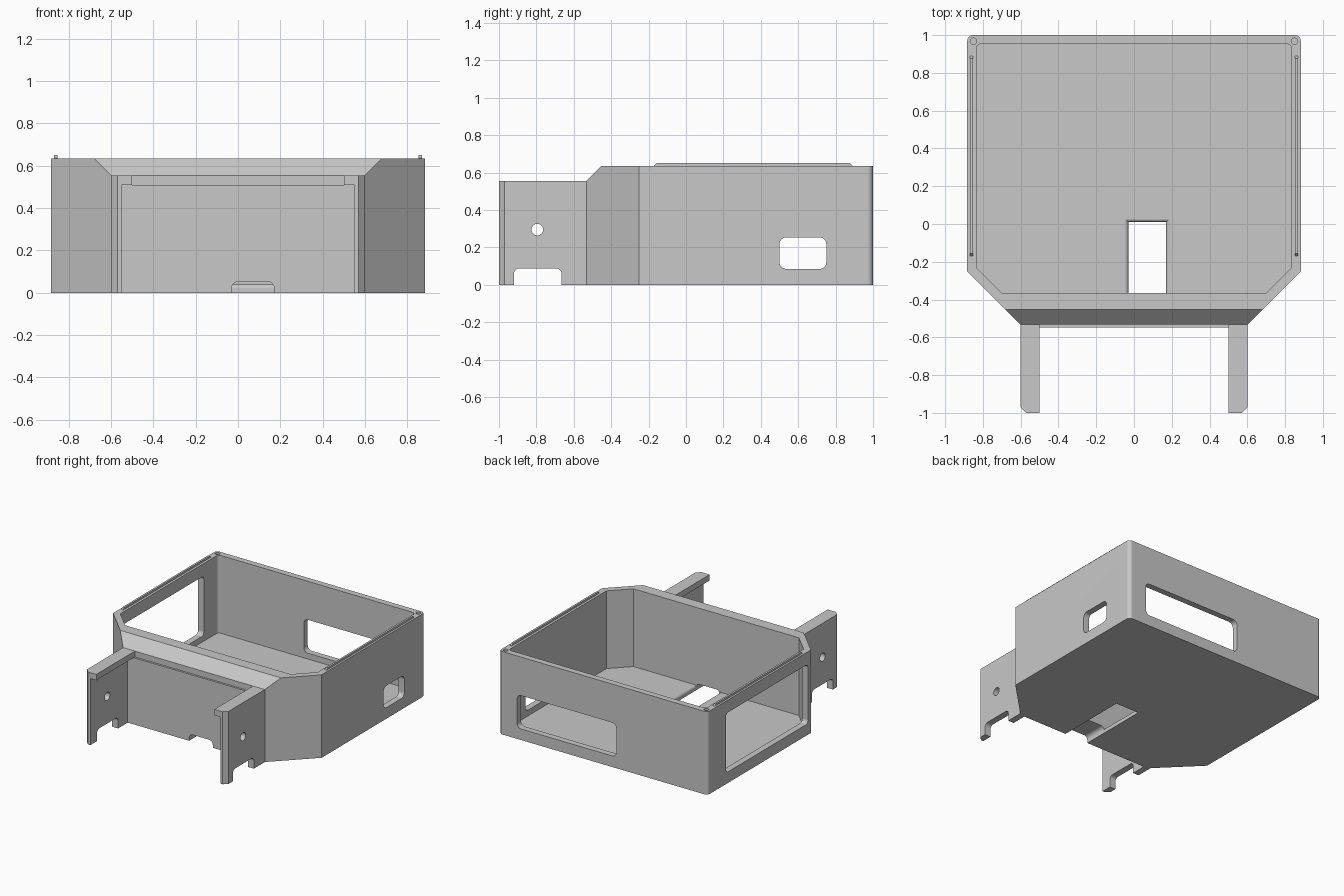
import bpy, bmesh, math
from mathutils import Vector

cube = bpy.data.objects.get("Cube")
if cube:
    bpy.data.objects.remove(cube, do_unlink=True)

grey = bpy.data.materials.new("plain_grey")
grey.use_nodes = True
colour = (0.58, 0.58, 0.58, 1)
grey.diffuse_color = colour
grey.node_tree.nodes["Principled BSDF"].inputs["Base Color"].default_value = colour


def make_object(name, bm):
    bmesh.ops.recalc_face_normals(bm, faces=bm.faces)
    mesh = bpy.data.meshes.new(name)
    bm.to_mesh(mesh)
    bm.free()
    mesh.materials.append(grey)
    obj = bpy.data.objects.new(name, mesh)
    bpy.context.collection.objects.link(obj)
    return obj


def prism(name, points, axis, low, high):
    """Extrude a flat outline along one axis."""
    place = {"x": lambda u, v, w: (w, u, v),
             "y": lambda u, v, w: (u, w, v),
             "z": lambda u, v, w: (u, v, w)}[axis]
    bm = bmesh.new()
    face = bm.faces.new([bm.verts.new(place(u, v, low)) for u, v in points])
    out = bmesh.ops.extrude_face_region(bm, geom=[face])
    shift = Vector(place(0, 0, high - low))
    bmesh.ops.translate(bm, vec=shift, verts=[g for g in out["geom"] if isinstance(g, bmesh.types.BMVert)])
    return make_object(name, bm)


def rounded(u0, u1, v0, v1, r, steps=6):
    """Rectangle outline with round corners."""
    points = []
    corners = [(u1 - r, v1 - r), (u0 + r, v1 - r), (u0 + r, v0 + r), (u1 - r, v0 + r)]
    for quarter, (cu, cv) in enumerate(corners):
        for i in range(steps + 1):
            a = (quarter + i / steps) * math.pi / 2
            points.append((cu + r * math.cos(a), cv + r * math.sin(a)))
    return points


def circle(u, v, r, sides=24):
    return [(u + r * math.cos(math.tau * i / sides), v + r * math.sin(math.tau * i / sides)) for i in range(sides)]


def tray_outline(side, back, shoulder, nose_x, nose_y, r):
    """Rounded rear corners and a chamfered front."""
    rear = rounded(-side, side, shoulder - 1, back, r)[:14]
    return rear + [(-side, shoulder), (-nose_x, nose_y), (nose_x, nose_y), (side, shoulder)]


def combine(obj, tool, operation="DIFFERENCE"):
    mod = obj.modifiers.new(operation.lower(), "BOOLEAN")
    mod.operation, mod.object, mod.solver = operation, tool, "EXACT"
    graph = bpy.context.evaluated_depsgraph_get()
    graph.update()
    mesh = bpy.data.meshes.new_from_object(obj.evaluated_get(graph))
    obj.modifiers.clear()
    obj.data = mesh
    bpy.data.objects.remove(tool, do_unlink=True)


# Enclosure body with the sloped front lip
HEIGHT, FLOOR = 0.635, 0.04
body = prism("enclosure_body", tray_outline(0.883, 1, -0.25, 0.6, -0.533, 0.03), "z", 0, HEIGHT)
bm = bmesh.new()
bm.from_mesh(body.data)
cut = bmesh.ops.bisect_plane(bm, geom=bm.verts[:] + bm.edges[:] + bm.faces[:],
                             plane_co=(0, -0.533, 0.555), plane_no=(0, -1, 1), clear_outer=True)
edges = [g for g in cut["geom_cut"] if isinstance(g, bmesh.types.BMEdge)]
bmesh.ops.holes_fill(bm, edges=edges, sides=0)
bmesh.ops.recalc_face_normals(bm, faces=bm.faces)
bm.to_mesh(body.data)
bm.free()

# Cavity, side ports, rear port and cable tunnel
cutters = [
    prism("cavity", tray_outline(0.835, 0.953, -0.23, 0.7, -0.365, 0.025), "z", FLOOR, 1),
    prism("right_window", rounded(-0.215, 0.78, 0.085, 0.54, 0.03), "x", -1, -0.8),
    prism("left_port", rounded(0.5, 0.75, 0.085, 0.253, 0.035), "x", 0.8, 1),
    prism("rear_port", rounded(-0.11, 0.73, 0.085, 0.34, 0.035), "y", 0.9, 1.1),
    prism("cable_tunnel", rounded(-0.03, 0.17, -0.2, 0.053, 0.03), "y", -0.7, -0.3),
]

# Floor slot whose upper edges roll over into the floor
ROLL, STEPS = 0.02, 6
levels = [(-0.1, 0)]
for i in range(STEPS + 1):
    a = i / STEPS * math.pi / 2
    levels.append((FLOOR - ROLL + ROLL * math.sin(a), ROLL * (1 - math.cos(a))))
levels.append((FLOOR + 0.01, ROLL))
bm = bmesh.new()
rings = [[bm.verts.new((x, y, z)) for x, y in ((-0.03 - d, -0.364), (0.17 + d, -0.364),
                                              (0.17 + d, 0.01 + d), (-0.03 - d, 0.01 + d))]
         for z, d in levels]
for lower, upper in zip(rings, rings[1:]):
    for i in range(4):
        j = (i + 1) % 4
        bm.faces.new((lower[i], lower[j], upper[j], upper[i]))
bm.faces.new(rings[0])
bm.faces.new(rings[-1])
cutters.append(make_object("floor_slot", bm))

# Screw holes in the rear corners
for s in (-1, 1):
    cutters.append(prism("screw_hole", circle(s * 0.85, 0.967, 0.017), "z", 0.45, 1))
for tool in cutters:
    combine(body, tool)

# Shallow panel between the arms
panel = prism("front_panel", [(-0.56, 0), (0.56, 0), (0.56, 0.51), (-0.56, 0.51)], "y", -0.548, -0.52)
combine(panel, prism("panel_slot", rounded(-0.03, 0.17, -0.2, 0.053, 0.03), "y", -0.7, -0.4))

smooth = [body, panel]
for s, word in ((1, "left"), (-1, "right")):
    # Bracket arm: thin plate with an inward top flange
    def arm_plan(inner):
        return [(s * x, y) for x, y in
                ((inner, -0.51), (0.6, -0.51), (0.6, -0.97), (0.57, -1), (inner, -1))]
    arm = prism(word + "_arm", arm_plan(0.55), "z", 0, 0.51)
    combine(arm, prism("flange", arm_plan(0.5), "z", 0.51, 0.555), "UNION")
    low, high = sorted((s * 0.4, s * 0.7))
    combine(arm, prism("notch", rounded(-0.92, -0.665, -0.2, 0.088, 0.03), "x", low, high))
    combine(arm, prism("bolt_hole", circle(-0.795, 0.295, 0.031), "x", low, high))

    # Sealing ridge on the side rim
    low, high = sorted((s * 0.853, s * 0.868))
    ridge = prism(word + "_rim_ridge",
                  [(-0.17, 0.63), (0.89, 0.63), (0.89, 0.637), (0.877, 0.65), (-0.157, 0.65), (-0.17, 0.637)],
                  "x", low, high)
    smooth += [arm, ridge]

# Smooth rounded corners, crisp edges and flat walls elsewhere
bpy.ops.object.select_all(action="DESELECT")
for obj in smooth:
    obj.select_set(True)
bpy.context.view_layer.objects.active = body
bpy.ops.object.shade_smooth_by_angle(angle=math.radians(30))
for obj in smooth:
    obj.modifiers.new("flat_walls", "WEIGHTED_NORMAL").keep_sharp = True
